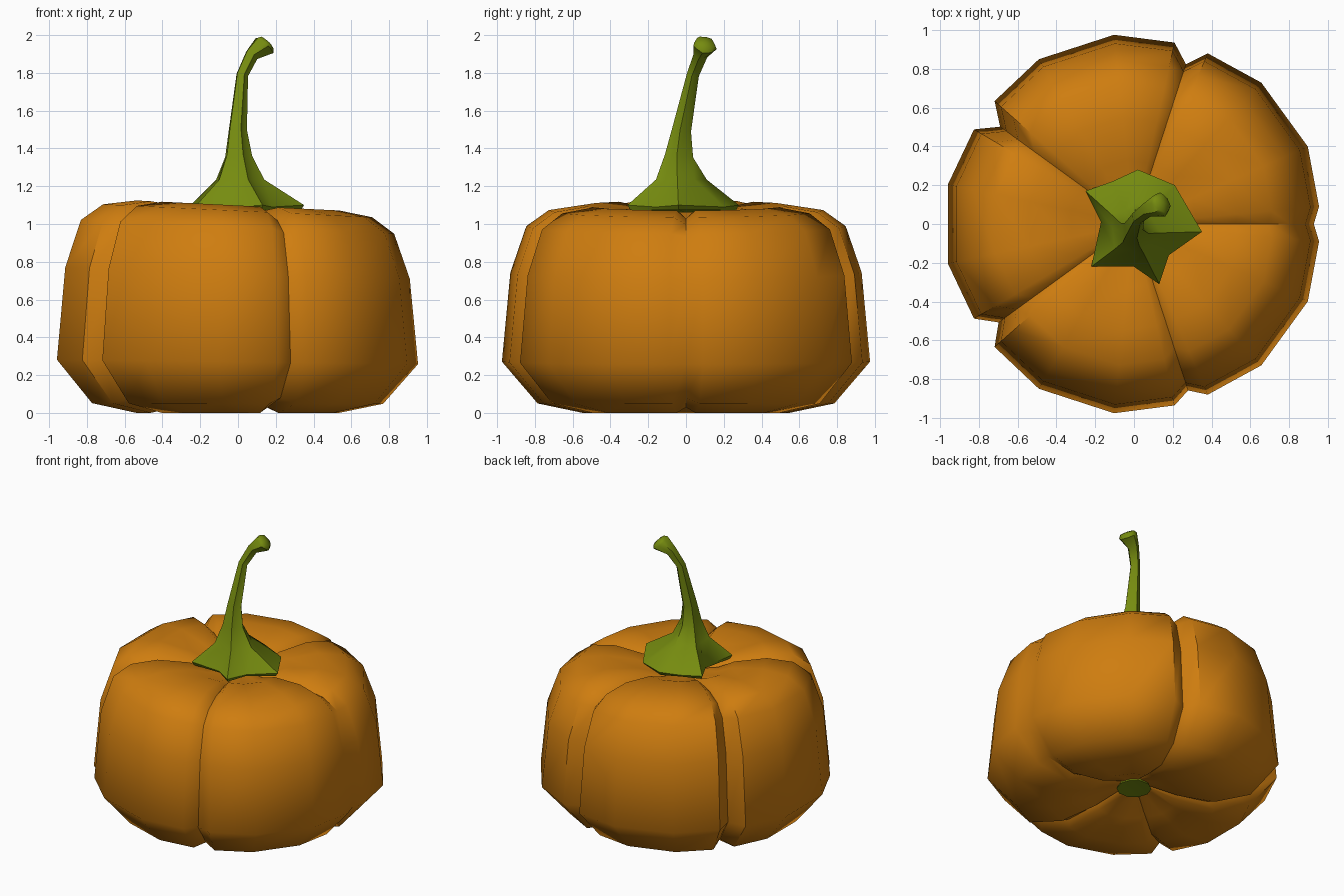
import bpy, bmesh, math
from mathutils import Vector

if "Cube" in bpy.data.objects:
    bpy.data.objects.remove(bpy.data.objects["Cube"])


def material(name, rgb):
    m = bpy.data.materials.new(name)
    m.diffuse_color = (*rgb, 1)
    m.use_nodes = True
    m.node_tree.nodes["Principled BSDF"].inputs["Base Color"].default_value = m.diffuse_color
    return m


orange = material("pumpkin orange", (0.62, 0.205, 0.005))
green = material("stem green", (0.18, 0.26, 0.005))


def loft(name, rings, start, end, mat, angle):
    """Skin closed rings listed bottom to top, closing both ends with a fan."""
    bm = bmesh.new()
    rows = [[bm.verts.new(p) for p in ring] for ring in rings]
    n = len(rows[0])
    for lo, hi in zip(rows, rows[1:]):
        for i in range(n):
            j = (i + 1) % n
            bm.faces.new((lo[i], lo[j], hi[j], hi[i]))
    a, b = bm.verts.new(start), bm.verts.new(end)
    for i in range(n):
        j = (i + 1) % n
        bm.faces.new((rows[0][j], rows[0][i], a))
        bm.faces.new((rows[-1][i], rows[-1][j], b))
    bmesh.ops.recalc_face_normals(bm, faces=bm.faces[:])
    me = bpy.data.meshes.new(name)
    bm.to_mesh(me)
    bm.free()
    me.materials.append(mat)
    ob = bpy.data.objects.new(name, me)
    bpy.context.collection.objects.link(ob)
    bpy.ops.object.select_all(action='DESELECT')
    bpy.context.view_layer.objects.active = ob
    ob.select_set(True)
    bpy.ops.object.shade_smooth_by_angle(angle=math.radians(angle))
    return ob


# Pumpkin body: five lobes, each a seam column followed by four lobe columns
# profile: radius, height, seam height shift
profile = [(0.12, 0.12, 0.01), (0.30, 0.05, 0.03), (0.55, 0.0, 0.03),
           (0.79, 0.05, 0.03), (0.98, 0.27, 0.0), (0.935, 0.74, 0.0),
           (0.85, 0.985, -0.02), (0.73, 1.07, -0.04), (0.55, 1.098, -0.045),
           (0.33, 1.075, -0.035), (0.22, 1.035, -0.015)]
columns = [(5.4, 0.977), (24, 1.0), (48, 1.0), (66.6, 0.977)]
seam_depth = [0.945, 0.883, 0.87, 0.88, 0.92]


def body_ring(r, z, dz):
    pts = []
    for k in range(5):
        for deg, f, shift in [(0, seam_depth[k], dz)] + [(d, f, 0) for d, f in columns]:
            a = math.radians(72 * k + deg)
            x, y = r * f * math.cos(a), r * f * math.sin(a)
            pts.append((x, y, (z + shift) * (1 - 0.045 * x)))  # top leans down to +x
    return pts


loft("pumpkin_body", [body_ring(*p) for p in profile],
     (0, 0, 0.13), (0, 0, 1.02), orange, 50)

# Stem: star-shaped foot narrowing into a bent stalk with a flared tip
star = [(0.35, -0.04), (0.21, 0.20), (0.02, 0.28), (-0.11, 0.22), (-0.25, 0.17),
        (-0.17, 0.01), (-0.22, -0.22), (0.0, -0.22), (0.13, -0.31), (0.18, -0.16)]
angles = [math.atan2(y, x) for x, y in star]


def stem_ring(c, r, ridge, axis):
    q = Vector((0, 0, 1)).rotation_difference(Vector(axis))
    pts = []
    for i, a in enumerate(angles):
        k = r * (1 + (ridge if i % 2 == 0 else -ridge))
        pts.append(Vector(c) + q @ Vector((k * math.cos(a), k * math.sin(a), 0)))
    return pts


stem = [[(x * 0.95, y * 0.95, 1.075) for x, y in star],
        [(x, y, 1.10 - 0.01 * (i % 2)) for i, (x, y) in enumerate(star)],
        stem_ring((0.0, -0.03, 1.235), 0.125, 0.12, (0, 0, 1)),
        stem_ring((-0.003, -0.04, 1.36), 0.068, 0.15, (0, 0.1, 1)),
        stem_ring((-0.005, -0.025, 1.5), 0.047, 0.12, (0.05, 0.2, 1)),
        stem_ring((0.02, 0.035, 1.79), 0.031, 0.1, (0.25, 0.2, 1)),
        stem_ring((0.07, 0.075, 1.895), 0.036, 0.1, (0.6, 0.3, 0.8)),
        stem_ring((0.137, 0.1, 1.945), 0.062, 0.05, (0.65, 0.25, 0.72)),
        stem_ring((0.15, 0.105, 1.96), 0.048, 0.05, (0.65, 0.25, 0.72))]
loft("stem", stem, (0, 0, 1.06), (0.155, 0.107, 1.965), green, 50)

# Blossom scar: small green disc under the body
scar = [[(r * math.cos(i * math.pi / 5), r * math.sin(i * math.pi / 5), z)
         for i in range(10)] for r, z in [(0.115, 0.107), (0.1, 0.14)]]
loft("blossom_scar", scar, (0, 0, 0.115), (0, 0, 0.14), green, 40)
